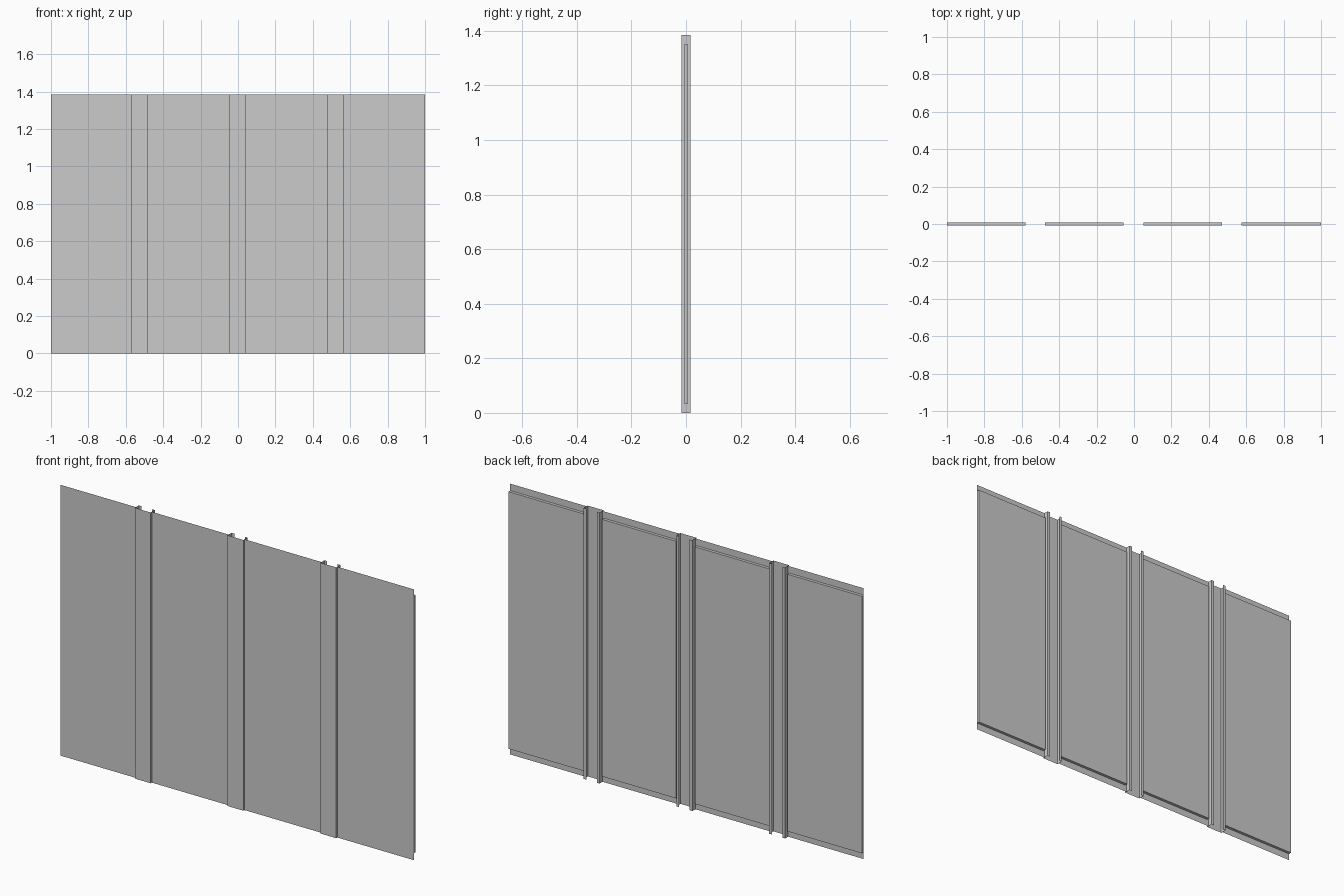
import bpy

if "Cube" in bpy.data.objects:
    bpy.data.objects.remove(bpy.data.objects["Cube"])

H = 1.385           # full height
LIP = 0.035         # thin flange above and below each slab
T = 0.0075          # half thickness of a slab
D = 0.0165          # half depth of a joint channel
W = 0.045           # half width of a joint channel
PITCH = 0.525
CENTRES = [-0.5275 + PITCH * i for i in range(3)]


def make(name, verts, faces):
    me = bpy.data.meshes.new(name)
    me.from_pydata(verts, [], faces)
    ob = bpy.data.objects.new(name, me)
    bpy.context.collection.objects.link(ob)
    return ob


def extrude_profile(name, pts, z0, z1):
    """Open sheet: pull an xy profile straight up."""
    n = len(pts)
    verts = [(x, y, z) for z in (z0, z1) for x, y in pts]
    faces = [(i, i + 1, n + i + 1, n + i) for i in range(n - 1)]
    return make(name, verts, faces)


def panel(i, skin0, skin1, x0, x1):
    # front skin with flanges running past the slab at top and bottom
    extrude_profile(f"panel_skin_{i}", [(skin0, -T), (skin1, -T)], 0, H)
    # slab body behind the skin, open where the skin covers it
    z0, z1 = LIP, H - LIP
    verts = [(x, y, z) for z in (z0, z1)
             for x, y in ((x0, -T), (x1, -T), (x1, T), (x0, T))]
    make(f"panel_body_{i}", verts,
         [(3, 2, 1, 0), (4, 5, 6, 7), (1, 2, 6, 5), (2, 3, 7, 6), (3, 0, 4, 7)])


# four wall panels
starts = [-1.0] + [c + W for c in CENTRES]
ends = [c - W for c in CENTRES] + [1.0]
for i, (a, b) in enumerate(zip(starts, ends)):
    gap = 0.0075
    panel(i + 1, a, b, a if i == 0 else a + gap, b if i == 3 else b - gap)

# three joint channels, open at the back with inward lips
for i, c in enumerate(CENTRES):
    half = [(W - 0.015, D), (W, D), (W, -D)]
    pts = [(c - x, y) for x, y in half] + [(c + x, y) for x, y in reversed(half)]
    extrude_profile(f"joint_channel_{i + 1}", pts, 0, H)
